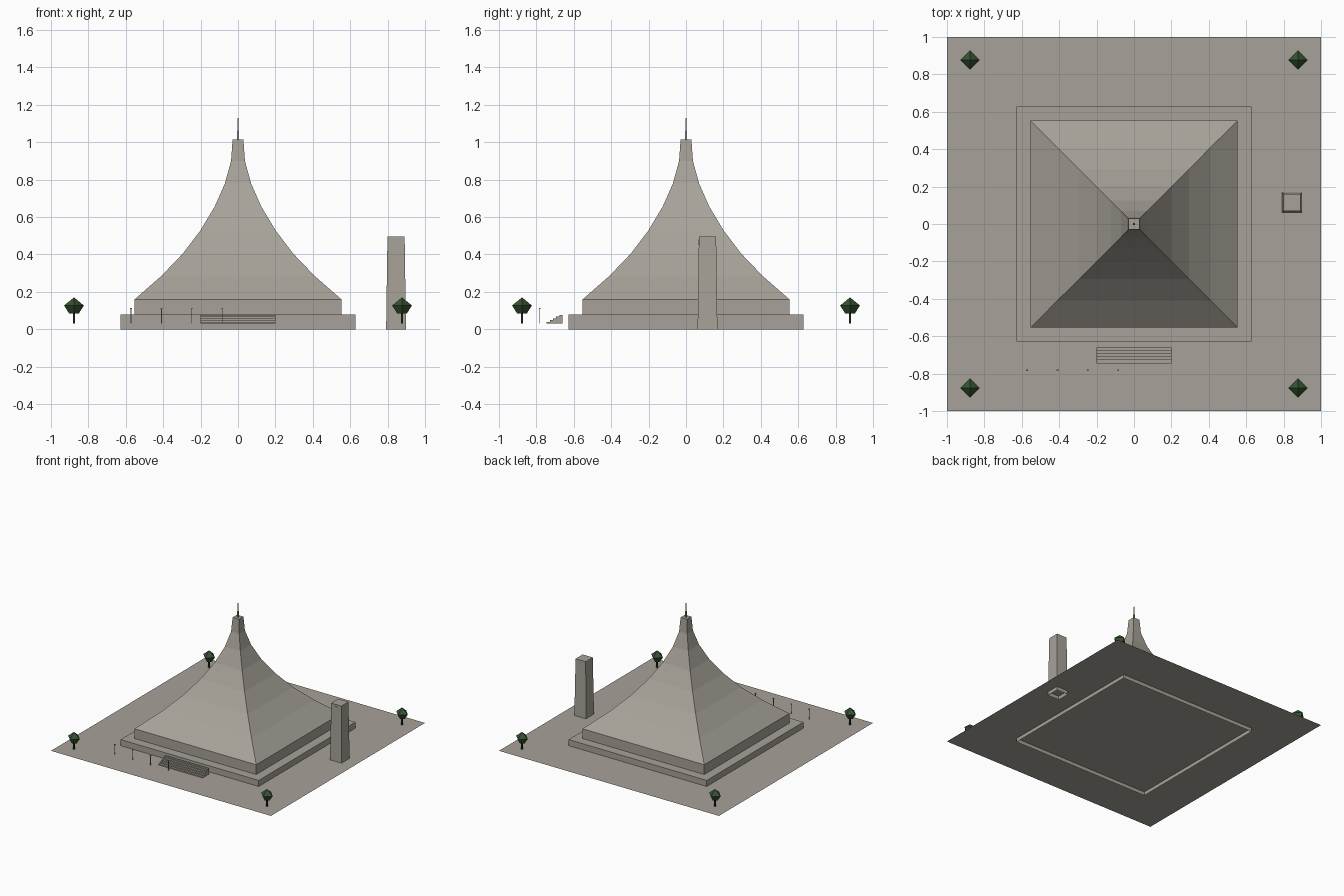
import bpy
import bmesh
from math import pi, sqrt

cube = bpy.data.objects.get("Cube")
if cube:
    bpy.data.objects.remove(cube, do_unlink=True)


def material(name, rgb):
    m = bpy.data.materials.new(name)
    m.use_nodes = True
    m.diffuse_color = (*rgb, 1)
    m.node_tree.nodes["Principled BSDF"].inputs["Base Color"].default_value = (*rgb, 1)
    return m


STONE = material("warm grey stone", (0.39, 0.365, 0.32))
LEAF = material("dark green foliage", (0.035, 0.085, 0.03))
BARK = material("dark bark", (0.015, 0.03, 0.012))
GROUND = 0.03


def finish(name, bm, mat):
    bmesh.ops.recalc_face_normals(bm, faces=bm.faces)
    mesh = bpy.data.meshes.new(name)
    bm.to_mesh(mesh)
    bm.free()
    mesh.materials.append(mat)
    obj = bpy.data.objects.new(name, mesh)
    bpy.context.collection.objects.link(obj)
    return obj


def square_loft(name, profile, mat, at=(0, 0), diamond=False, bottom=False):
    """Stack four-sided rings given as (half width, height) and cap the top."""
    bm = bmesh.new()
    corners = [(1, 0), (0, 1), (-1, 0), (0, -1)] if diamond else [(1, 1), (-1, 1), (-1, -1), (1, -1)]
    rings = [[bm.verts.new((at[0] + w * x, at[1] + w * y, z)) for x, y in corners]
             for w, z in profile]
    for low, high in zip(rings, rings[1:]):
        for i in range(4):
            j = (i + 1) % 4
            bm.faces.new((low[i], low[j], high[j], high[i]))
    bm.faces.new(rings[-1])
    if bottom:
        bm.faces.new(rings[0][::-1])
    return finish(name, bm, mat)


def box(name, low, high, mat):
    bm = bmesh.new()
    bmesh.ops.create_cube(bm, size=1)
    for v in bm.verts:
        v.co = [a + (b - a) * (c + 0.5) for a, b, c in zip(low, high, v.co)]
    return finish(name, bm, mat)


# Flat plaza sheet
bm = bmesh.new()
bmesh.ops.create_grid(bm, x_segments=1, y_segments=1, size=1)
bmesh.ops.translate(bm, verts=bm.verts, vec=(0, 0, GROUND))
finish("plaza", bm, STONE)

# Open-bottomed plinth, wall band and sweeping roof
square_loft("plinth", [(0.628, 0), (0.628, 0.08)], STONE)
square_loft("wall_band", [(0.553, 0.08), (0.553, 0.16)], STONE)
square_loft("roof", [(0.553, 0.16), (0.41, 0.285), (0.295, 0.405), (0.2, 0.53), (0.125, 0.655),
                     (0.07, 0.78), (0.037, 0.9), (0.029, 1.015)], STONE)
square_loft("spire", [(0.006, 1.015), (0.005, 1.06), (0.002, 1.07), (0.002, 1.13)], STONE)

# Tapered bell tower with an opening frame near its top
TX, TY = 0.845, 0.115
square_loft("bell_tower", [(0.053, 0), (0.046, 0.495)], STONE, at=(TX, TY))
front = TY - 0.049
for side in (-1, 1):
    x = TX + side * 0.016
    box("tower_opening_jamb", (x - 0.002, front, 0.45), (x + 0.002, front + 0.004, 0.48), STONE)
box("tower_opening_lintel", (TX - 0.018, front, 0.476), (TX + 0.018, front + 0.004, 0.48), STONE)

# Entrance steps rising towards the plinth
STEPS, DEPTH, RISE = 5, 0.017, 0.0095
for i in range(STEPS):
    y = -0.745 + i * DEPTH
    box("step", (-0.2, y, GROUND), (0.2, y + DEPTH, GROUND + (i + 1) * RISE), STONE)

# Row of lamp posts
for i in range(4):
    x, y = -0.572 + i * 0.1625, -0.782
    box("lamp_post", (x - 0.002, y - 0.002, GROUND), (x + 0.002, y + 0.002, 0.11), STONE)
    box("lamp_head", (x - 0.005, y - 0.005, 0.108), (x + 0.005, y + 0.005, 0.114), STONE)

# Corner trees
for x in (-0.877, 0.877):
    for y in (-0.877, 0.877):
        square_loft("tree_trunk", [(0.006, GROUND), (0.004, 0.09)], BARK, at=(x, y))
        square_loft("tree_crown", [(0.026, 0.085), (0.053, 0.127), (0.001, 0.17)],
                    LEAF, at=(x, y), diamond=True, bottom=True)
